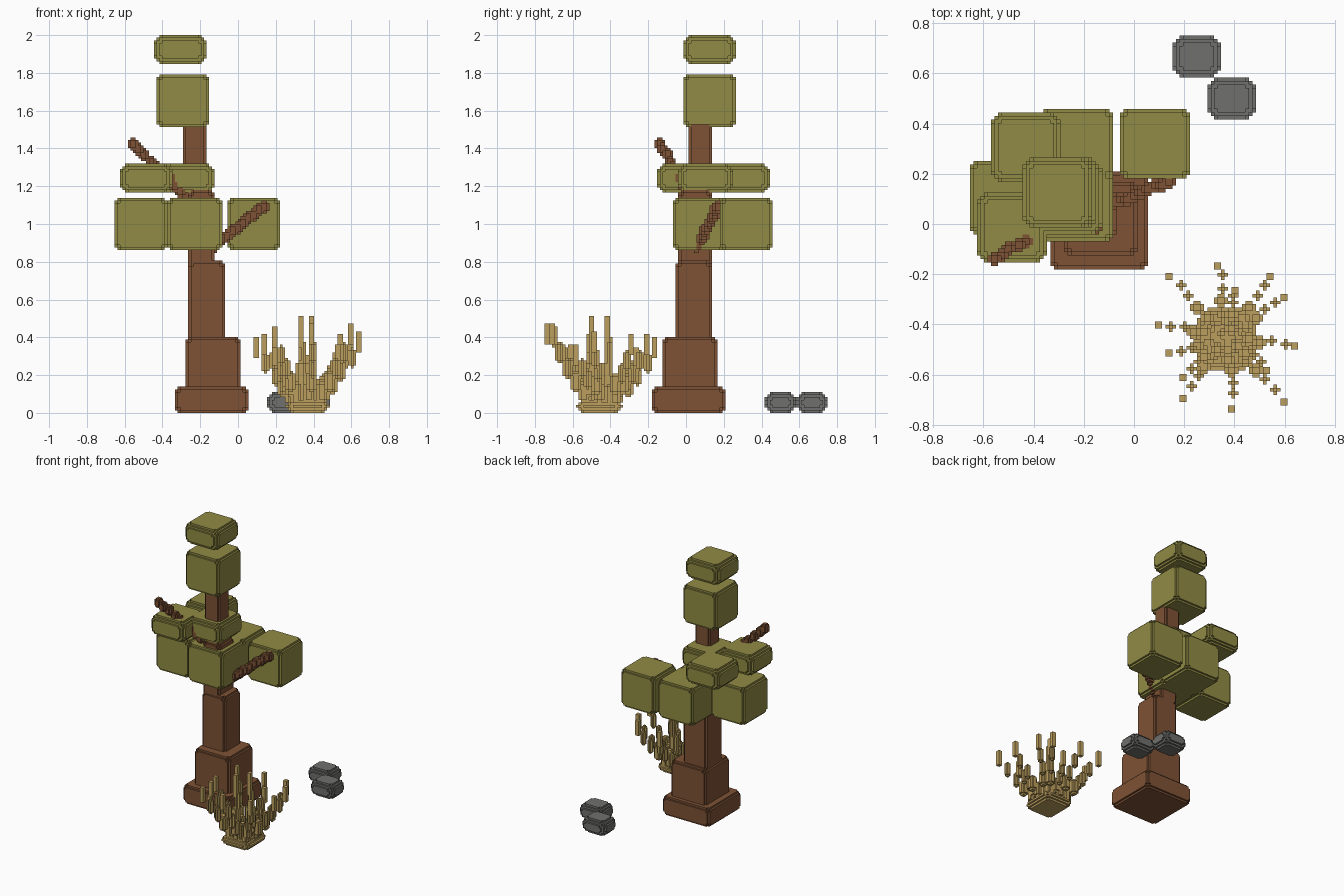
import bpy
import bmesh
from mathutils import Vector

CELL = 2 / 144  # edge of one block cell

if "Cube" in bpy.data.objects:
    bpy.data.objects.remove(bpy.data.objects["Cube"], do_unlink=True)


def material(name, rgb):
    m = bpy.data.materials.new(name)
    m.use_nodes = True
    m.diffuse_color = (*rgb, 1)
    m.node_tree.nodes["Principled BSDF"].inputs["Base Color"].default_value = (*rgb, 1)
    return m


bark = material("bark brown", (0.21, 0.085, 0.036))
leaf = material("olive leaf", (0.285, 0.26, 0.058))
straw = material("dry straw", (0.50, 0.345, 0.11))
stone = material("stone grey", (0.16, 0.165, 0.155))


def rounded_box(lo, hi, radius):
    """Cells of a box whose edges and corners are stepped off."""
    a = [round(v / CELL) for v in lo]
    b = [round(v / CELL) for v in hi]

    def bite(i, axis):
        depth = min(i - a[axis], b[axis] - 1 - i)
        return (max(0, radius - depth - 0.5) / radius) ** 2 if radius else 0

    return {(x, y, z)
            for x in range(a[0], b[0])
            for y in range(a[1], b[1])
            for z in range(a[2], b[2])
            if bite(x, 0) + bite(y, 1) + bite(z, 2) < 1}


def bar(centre, width, height, radius=0):
    """Small upright box, width counted in cells, standing on its centre."""
    c = [round(v / CELL) * CELL for v in centre]
    lo = [c[0] - width // 2 * CELL, c[1] - width // 2 * CELL, c[2]]
    return rounded_box(lo, (lo[0] + width * CELL, lo[1] + width * CELL, lo[2] + height), radius)


def build(name, cells, mat):
    """Skin the outside of a set of cells and merge the flat areas."""
    bm = bmesh.new()
    verts = {}

    def corner(p):
        if p not in verts:
            verts[p] = bm.verts.new([v * CELL for v in p])
        return verts[p]

    for cell in sorted(cells):
        for axis in range(3):
            u, v = (axis + 1) % 3, (axis + 2) % 3
            for side in (0, 1):
                beside = list(cell)
                beside[axis] += 1 if side else -1
                if tuple(beside) in cells:
                    continue
                ring = []
                for du, dv in ((0, 0), (1, 0), (1, 1), (0, 1)):
                    p = list(cell)
                    p[axis] += side
                    p[u] += du
                    p[v] += dv
                    ring.append(corner(tuple(p)))
                bm.faces.new(ring if side else ring[::-1])
    bmesh.ops.dissolve_limit(bm, angle_limit=0.01, verts=bm.verts[:], edges=bm.edges[:])
    mesh = bpy.data.meshes.new(name)
    bm.to_mesh(mesh)
    bm.free()
    mesh.materials.append(mat)
    obj = bpy.data.objects.new(name, mesh)
    bpy.context.scene.collection.objects.link(obj)


# Trunk: stacked segments, thinner towards the top
trunk = set()
for lo, hi in (
    ((-0.34, -0.18, 0), (0.05, 0.21, 0.14)),
    ((-0.28, -0.13, 0.08), (0.01, 0.17, 0.4)),
    ((-0.27, -0.06, 0.38), (-0.075, 0.14, 0.8)),
    ((-0.26, -0.04, 0.76), (-0.13, 0.14, 1.18)),
    ((-0.285, 0.01, 1.14), (-0.16, 0.14, 1.56)),
):
    trunk |= rounded_box(lo, hi, 3)
build("trunk", trunk, bark)

# Branches: short upright slices stepping along a line
for name, start, end in (
    ("left_branch", (-0.14, 0.06, 0.84), (0.14, 0.17, 1.06)),
    ("right_branch", (-0.24, 0.04, 1.08), (-0.56, -0.14, 1.39)),
):
    a, b = Vector(start), Vector(end)
    cells = set()
    for k in range(11):
        cells |= bar(a.lerp(b, k / 10), 4, 0.07, 2)
    build(name, cells, bark)

# Foliage: (name, low x, low y, low z, height), all with the same footprint
SPAN = 0.28
for name, x, y, z, height, radius in (
    ("leaf_block_left", -0.055, 0.185, 0.86, SPAN, 3),
    ("leaf_block_back", -0.37, 0.185, 0.86, SPAN, 3),
    ("leaf_block_front", -0.37, -0.07, 0.86, SPAN, 3),
    ("leaf_block_right", -0.65, -0.035, 0.86, SPAN, 3),
    ("leaf_block_upper", -0.43, -0.014, 1.51, SPAN, 3),
    ("leaf_slab_front", -0.625, -0.153, 1.17, 0.15, 4),
    ("leaf_slab_back", -0.57, 0.16, 1.17, 0.15, 4),
    ("leaf_slab_middle", -0.4, -0.035, 1.17, 0.15, 4),
    ("leaf_cap", -0.45, -0.014, 1.85, 0.15, 4),
):
    build(name, rounded_box((x, y, z), (x + SPAN, y + SPAN, z + height), radius), leaf)

# Dry grass: blades rising in a bowl from a low clump
grass = rounded_box((0.25, -0.58, 0), (0.49, -0.33, 0.07), 4)
root = Vector((0.37, -0.45))
tips = ((0.335, -0.165, 0.4), (0.135, -0.21, 0.42), (0.535, -0.21, 0.41),
        (0.595, -0.295, 0.42), (0.1, -0.405, 0.4), (0.635, -0.49, 0.43),
        (0.595, -0.705, 0.47), (0.395, -0.73, 0.47), (0.195, -0.69, 0.46),
        (0.14, -0.52, 0.42), (0.195, -0.605, 0.36), (0.525, -0.577, 0.36),
        (0.4, -0.26, 0.34))
STEPS = 6
for x, y, top in tips:
    for k in range(STEPS + 1):
        t = k / STEPS
        p = root.lerp(Vector((x, y)), t)
        width = 2 if k == STEPS else 3 if k > 3 else 4
        grass |= bar((p.x, p.y, (top - 0.11) * t ** 1.7), width, 0.11, 0 if width == 2 else 2)
# Tall blades in the middle
for x, y in ((0.335, -0.5), (0.395, -0.42)):
    grass |= bar((x, y, 0.05), 4, 0.22, 2) | bar((x, y, 0.2), 3, 0.2, 2) | bar((x, y, 0.35), 2, 0.16)
build("dry_grass", grass, straw)

# Stones
build("back_stone", rounded_box((0.155, 0.588, 0), (0.352, 0.75, 0.115), 4), stone)
build("front_stone", rounded_box((0.297, 0.417, 0), (0.49, 0.584, 0.115), 4), stone)
